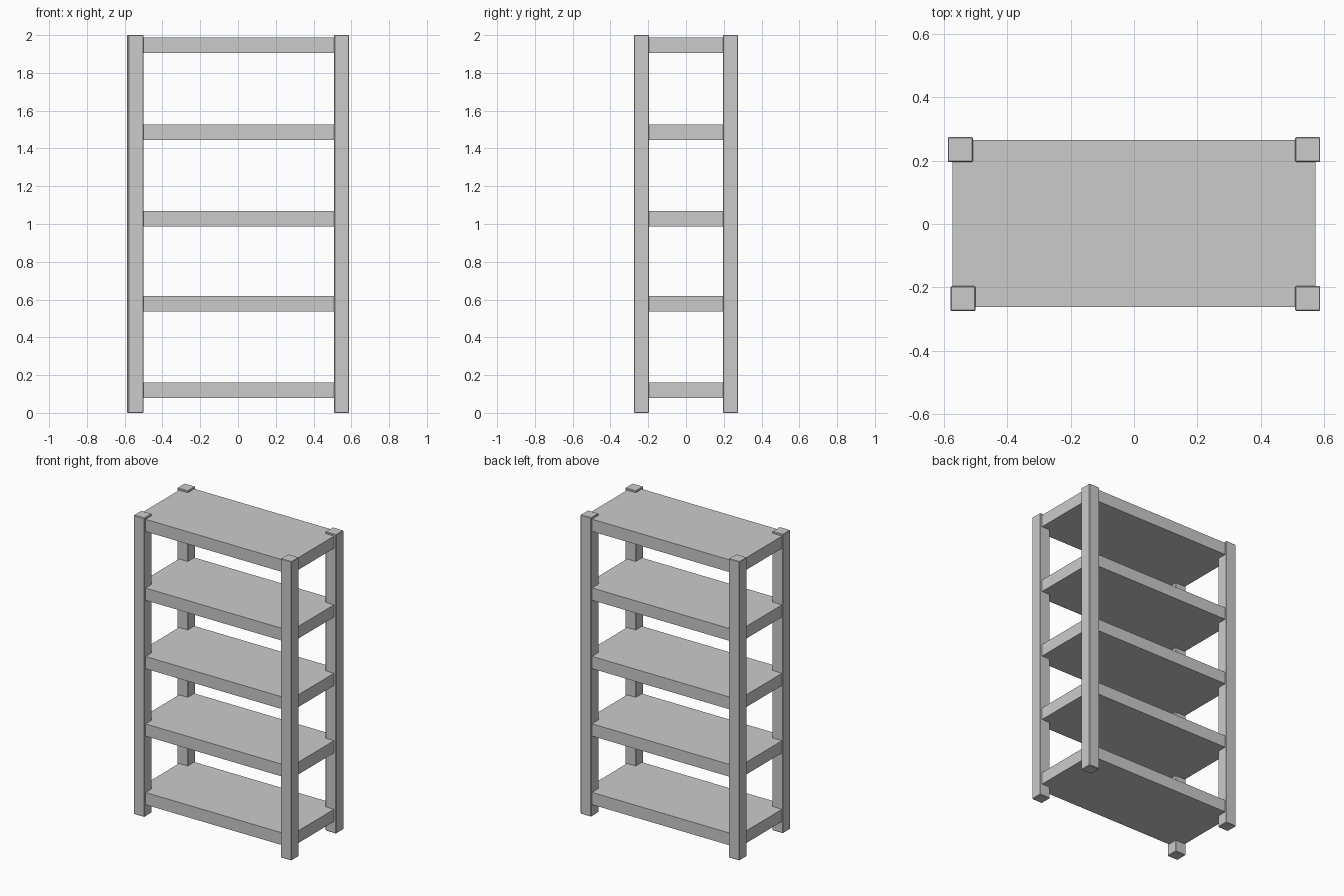
import bpy

if "Cube" in bpy.data.objects:
    bpy.data.objects.remove(bpy.data.objects["Cube"])


def box(name, centre, size, bevel=0.0):
    bpy.ops.mesh.primitive_cube_add(size=1, location=centre)
    ob = bpy.context.object
    ob.name = name
    ob.scale = size
    bpy.ops.object.transform_apply(location=False, rotation=False, scale=True)
    if bevel:
        mod = ob.modifiers.new("edge_chamfer", "BEVEL")
        mod.width = bevel
        mod.segments = 1
    return ob


# Four corner posts; the front left one sits slightly further in
POST = 0.079
posts = {
    "front_left_post": (-0.54, -0.236),
    "front_right_post": (0.549, -0.236),
    "back_left_post": (-0.549, 0.236),
    "back_right_post": (0.549, 0.236),
}
for name, (x, y) in posts.items():
    box(name, (x, y, 1.0), (POST, POST, 2.0), bevel=0.003)

# Five thick shelves running into the posts
for i, z in enumerate((0.119, 0.578, 1.029, 1.487, 1.947)):
    box(f"shelf_{i + 1}", (0, 0.002, z), (1.147, 0.528, 0.082))
